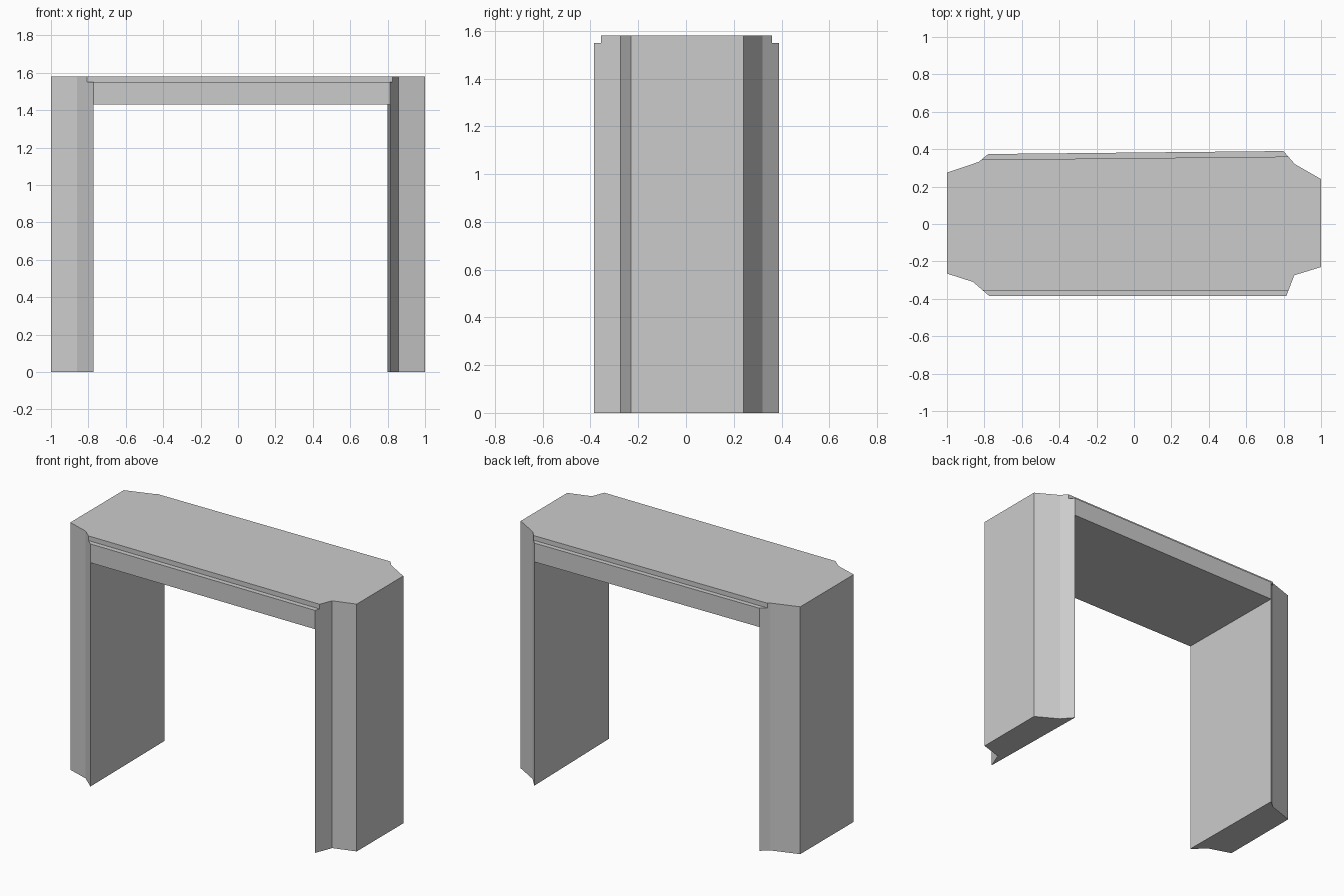
import bpy, bmesh

if "Cube" in bpy.data.objects:
    bpy.data.objects.remove(bpy.data.objects["Cube"])


def prism(name, outline, z0, z1):
    """Extrude a counter-clockwise outline from z0 up to z1."""
    bm = bmesh.new()
    face = bm.faces.new([bm.verts.new((x, y, z0)) for x, y in outline])
    new = bmesh.ops.extrude_face_region(bm, geom=[face])["geom"]
    bmesh.ops.translate(bm, vec=(0, 0, z1 - z0),
                        verts=[v for v in new if isinstance(v, bmesh.types.BMVert)])
    bmesh.ops.recalc_face_normals(bm, faces=bm.faces)
    mesh = bpy.data.meshes.new(name)
    bm.to_mesh(mesh)
    bm.free()
    obj = bpy.data.objects.new(name, mesh)
    bpy.context.collection.objects.link(obj)
    return obj


def cut(target, name, outline, z0, z1):
    """Subtract a prism from the target."""
    cutter = prism(name, outline, z0, z1)
    cutter.hide_render = True
    cutter.hide_set(True)
    mod = target.modifiers.new(name, "BOOLEAN")
    mod.operation = "DIFFERENCE"
    mod.solver = "EXACT"
    mod.object = cutter


def along(a, b, y):
    """Point at height y on the line through a and b."""
    t = (y - a[1]) / (b[1] - a[1])
    return (a[0] + t * (b[0] - a[0]), y)


HEIGHT, UNDERSIDE, LEDGE = 1.58, 1.43, 1.55

# Inner corners of the legs
front_left, front_right = (-0.773, -0.386), (0.814, -0.386)
back_right, back_left = (0.799, 0.39), (-0.78, 0.374)

# Whole doorway block with uneven chipped corners
frame = prism("doorway_frame", [
    (-1, -0.265), (-0.86, -0.31), front_left, front_right,
    (0.857, -0.274), (1, -0.23), (1, 0.24), (0.86, 0.32),
    back_right, back_left, (-0.83, 0.332), (-1, 0.275)], 0, HEIGHT)

# Opening between the two legs
cut(frame, "opening_cutter", [
    along(front_left, back_left, -0.6), along(front_right, back_right, -0.6),
    along(front_right, back_right, 0.6), along(front_left, back_left, 0.6)],
    -0.2, UNDERSIDE)

# Thin ledges along the front and back top edges of the lintel
cut(frame, "front_ledge_cutter",
    [(-1.1, -0.6), (1.1, -0.6), (1.1, -0.355), (-1.1, -0.355)], LEDGE, 1.8)
cut(frame, "back_ledge_cutter",
    [(-1.1, 0.341), (1.1, 0.363), (1.1, 0.6), (-1.1, 0.6)], LEDGE, 1.8)
